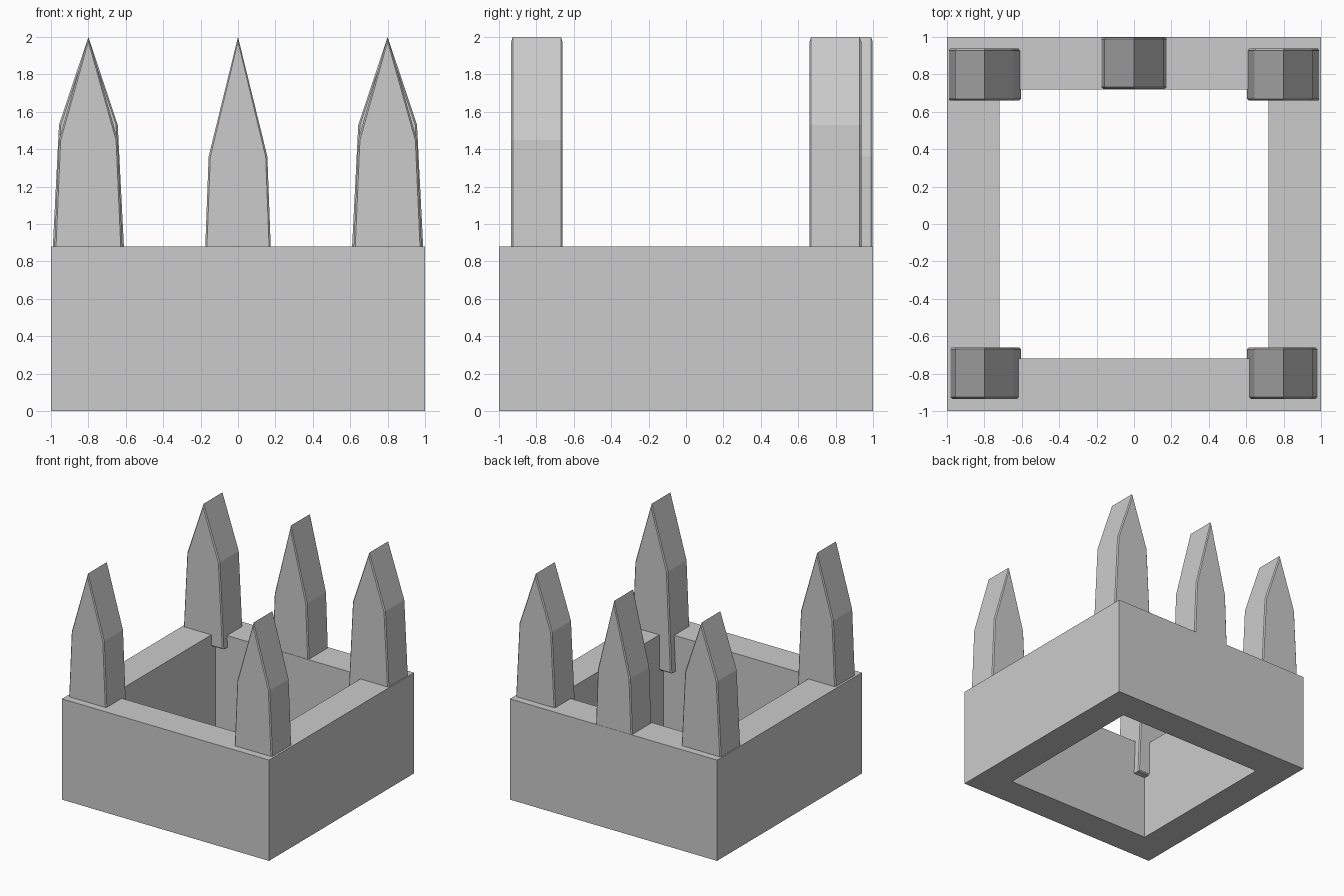
import bpy, bmesh

if "Cube" in bpy.data.objects:
    bpy.data.objects.remove(bpy.data.objects["Cube"])

grey = bpy.data.materials.new("plain grey")
grey.diffuse_color = (0.6, 0.6, 0.6, 1)
grey.use_nodes = True
grey.node_tree.nodes["Principled BSDF"].inputs["Base Color"].default_value = grey.diffuse_color


def finish(bm, name):
    bmesh.ops.recalc_face_normals(bm, faces=bm.faces)
    mesh = bpy.data.meshes.new(name)
    bm.to_mesh(mesh)
    bm.free()
    mesh.materials.append(grey)
    obj = bpy.data.objects.new(name, mesh)
    bpy.context.collection.objects.link(obj)
    return obj


# Square wall: rings lofted round a closed rectangular section
def square_wall(name, outer, inner, height):
    bm = bmesh.new()
    section = [(outer, 0), (outer, height), (inner, height), (inner, 0)]
    corners = [(-1, -1), (1, -1), (1, 1), (-1, 1)]
    rings = [[bm.verts.new((sx * r, sy * r, z)) for sx, sy in corners]
             for r, z in section]
    for i in range(4):
        a, b = rings[i], rings[(i + 1) % 4]
        for j in range(4):
            k = (j + 1) % 4
            bm.faces.new((a[j], a[k], b[k], b[j]))
    return finish(bm, name)


# Pointed picket with chamfered front and back outlines
def picket(name, x, y0, y1, base, tip=2.0):
    bm = bmesh.new()
    shoulder = base + 0.615 * (tip - base)

    def outline(y, c):
        wb, ws = 0.195 - c, 0.157 - c
        pts = [(-wb, base + c), (wb, base + c), (ws, shoulder - c * 0.2),
               (0, tip - c * 2.8), (-ws, shoulder - c * 0.2)]
        return [bm.verts.new((x + px, y, z)) for px, z in pts]

    c = 0.009
    rings = [outline(y0, c), outline(y0 + c, 0), outline(y1 - c, 0), outline(y1, c)]
    for a, b in zip(rings, rings[1:]):
        for j in range(5):
            k = (j + 1) % 5
            bm.faces.new((a[j], a[k], b[k], b[j]))
    bm.faces.new(rings[0])
    bm.faces.new(rings[-1])
    return finish(bm, name)


square_wall("wall", 1.0, 0.72, 0.88)

# Corner pickets in mirrored pairs, then the middle one at the back
for side, sx in (("left", -1), ("right", 1)):
    picket("front_picket_" + side, sx * 0.8, -0.935, -0.66, 0.57)
    picket("back_picket_" + side, sx * 0.8, 0.66, 0.937, 0.78)
picket("back_picket_middle", 0, 0.723, 0.998, 0.34)
